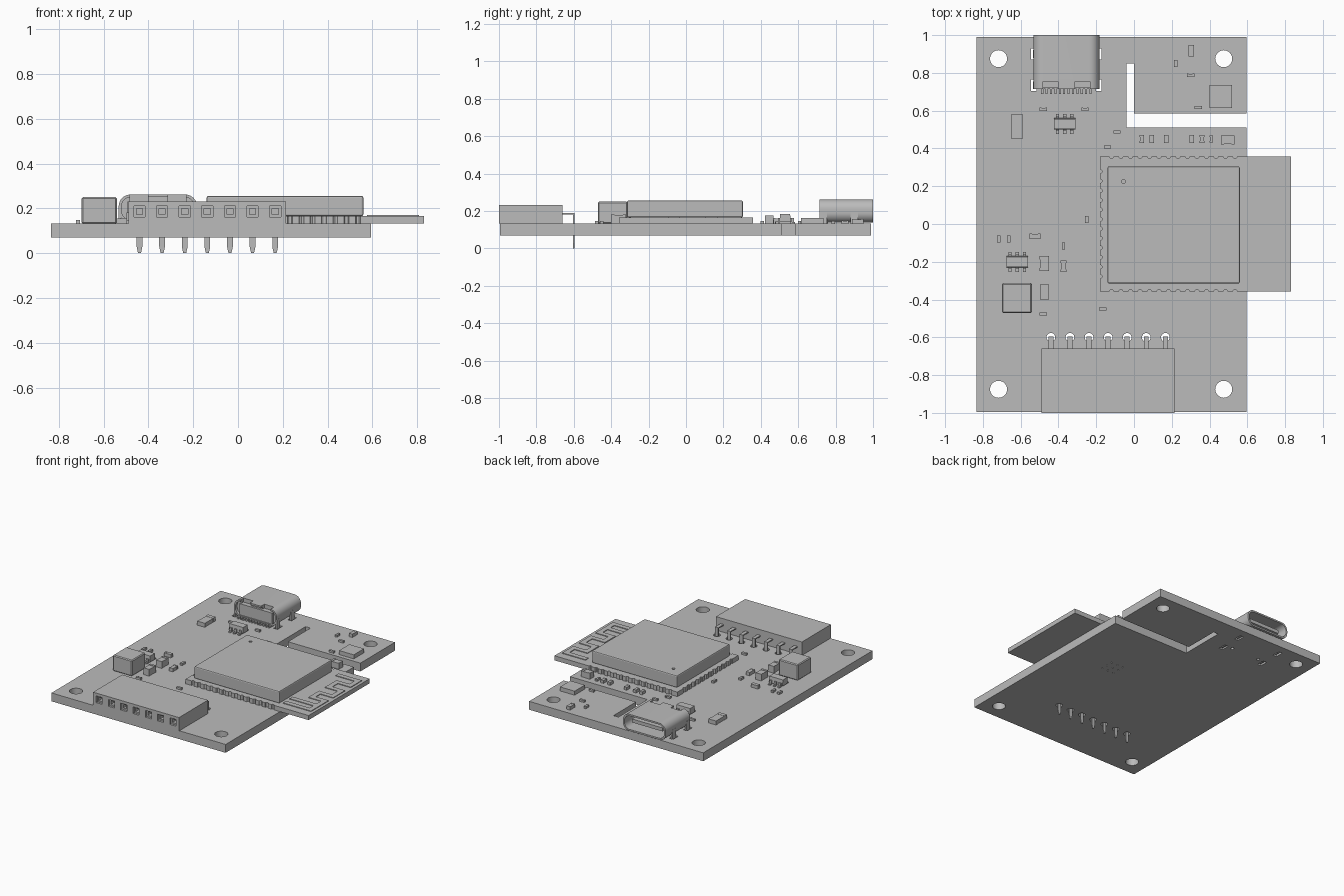
import bpy, bmesh, math
from mathutils import Matrix, Vector

cube = bpy.data.objects.get("Cube")
if cube:
    bpy.data.objects.remove(cube, do_unlink=True)

grey = bpy.data.materials.new("plain_grey")
grey.use_nodes = True
COLOUR = (0.5, 0.5, 0.5, 1)
grey.diffuse_color = COLOUR
grey.node_tree.nodes["Principled BSDF"].inputs["Base Color"].default_value = COLOUR

BASE, TOP = 0.07, 0.132      # board underside and upper face


# Helpers
def box(bm, x, y, z, w, d, h):
    """Box centred on x, y, standing on z."""
    m = Matrix.Translation((x, y, z + h / 2)) @ Matrix.Diagonal((w, d, h, 1))
    return bmesh.ops.create_cube(bm, size=1, matrix=m)["verts"]


def rod(bm, x, y, z, r, h, sides=24):
    bmesh.ops.create_cone(bm, cap_ends=True, segments=sides, radius1=r, radius2=r,
                          depth=h, matrix=Matrix.Translation((x, y, z + h / 2)))


def prism(bm, points, direction):
    face = bm.faces.new([bm.verts.new(p) for p in points])
    new = bmesh.ops.extrude_face_region(bm, geom=[face])["geom"]
    bmesh.ops.translate(bm, vec=direction,
                        verts=[v for v in new if isinstance(v, bmesh.types.BMVert)])


def finish(bm, name, smooth=False):
    bmesh.ops.recalc_face_normals(bm, faces=bm.faces)
    mesh = bpy.data.meshes.new(name)
    bm.to_mesh(mesh)
    bm.free()
    mesh.materials.append(grey)
    ob = bpy.data.objects.new(name, mesh)
    bpy.context.collection.objects.link(ob)
    if smooth:
        shade(ob)
    return ob


def select(ob):
    bpy.ops.object.select_all(action='DESELECT')
    ob.select_set(True)
    bpy.context.view_layer.objects.active = ob


def shade(ob):
    select(ob)
    bpy.ops.object.shade_smooth_by_angle(angle=math.radians(30))


def cut(ob, bm):
    cutter = finish(bm, "cutter")
    cutter.hide_render = True
    mod = ob.modifiers.new("cut", 'BOOLEAN')
    mod.operation, mod.solver, mod.object = 'DIFFERENCE', 'EXACT', cutter
    select(ob)
    bpy.ops.object.modifier_apply(modifier=mod.name)
    bpy.data.objects.remove(cutter, do_unlink=True)


def bevel(ob, width, segments=1):
    mod = ob.modifiers.new("bevel", 'BEVEL')
    mod.width, mod.segments = width, segments


PINS = [-0.137 + 0.101 * i for i in range(-3, 4)]
PIN_Y = -0.6
USB_X = -0.358

# Circuit board with its L-shaped slot
bm = bmesh.new()
L, R, B, F = -0.835, 0.595, 0.99, -0.995
outline = [(L, F), (R, F), (R, 0.51), (-0.04, 0.51), (-0.04, 0.85), (0, 0.85),
           (0, 0.585), (R, 0.585), (R, B), (L, B)]
prism(bm, [(x, y, BASE) for x, y in outline], (0, 0, TOP - BASE))
board = finish(bm, "circuit_board")
bm = bmesh.new()
for x in (-0.717, 0.475):
    for y in (-0.875, 0.875):
        rod(bm, x, y, 0, 0.045, 0.3, 32)
for x in PINS:
    rod(bm, x, PIN_Y, 0, 0.023, 0.3)
for side in (-1, 1):
    for y in (0.735, 0.9):
        box(bm, USB_X + side * 0.172, y, 0, 0.03, 0.06, 0.3)
    rod(bm, USB_X + side * 0.115, 0.76, 0, 0.012, 0.3, 12)
for i in range(-1, 2):
    for j in range(-1, 2):
        rod(bm, 0.217 + i * 0.05, 0.03 + j * 0.05, 0, 0.006, 0.3, 8)
cut(board, bm)
shade(board)

# Radio module base with scalloped edges
bm = bmesh.new()
box(bm, 0.325, 0, TOP, 1.01, 0.715, 0.034)
module = finish(bm, "radio_module_base")
bm = bmesh.new()
for i in range(14):
    for y in (-0.3575, 0.3575):
        rod(bm, -0.12 + 0.0504 * i, y, 0.1, 0.011, 0.1, 12)
for i in range(12):
    rod(bm, -0.18, 0.0504 * (i - 5.5), 0.1, 0.011, 0.1, 12)
cut(module, bm)
shade(module)

# Metal shield with a round dimple
bm = bmesh.new()
box(bm, 0.21, -0.005, 0.166, 0.7, 0.62, 0.09)
shield = finish(bm, "radio_shield")
bevel(shield, 0.008, 2)
select(shield)
bpy.ops.object.modifier_apply(modifier="bevel")
bm = bmesh.new()
rod(bm, -0.055, 0.225, 0.246, 0.011, 0.05, 16)
cut(shield, bm)

# Meandering antenna track
bm = bmesh.new()
near, far, half = 0.685, 0.79, 0.018
track = [(0.635, 0.28), (far, 0.28), (far, 0.185), (near, 0.185), (near, 0.085),
         (far, 0.085), (far, -0.02), (near, -0.02), (near, -0.11), (far, -0.11),
         (far, -0.28), (R, -0.28)]
for (ax, ay), (bx, by) in list(zip(track, track[1:])) + [((R, -0.2), (far, -0.2))]:
    box(bm, (ax + bx) / 2, (ay + by) / 2, 0.166,
        abs(ax - bx) + 2 * half, abs(ay - by) + 2 * half, 0.005)
finish(bm, "antenna_track")

# Front socket strip
bm = bmesh.new()
box(bm, -0.137, -0.83, TOP, 0.705, 0.34, 0.1)
socket = finish(bm, "socket_strip")
for size, depth in ((0.05, 0.015), (0.028, 0.15)):
    bm = bmesh.new()
    for x in PINS:
        box(bm, x, -1, 0.186 - size / 2, size, 2 * depth, size)
    cut(socket, bm)

# Bent socket pins with tapered tips
bm = bmesh.new()
for x in PINS:
    box(bm, x, -0.633, 0.182, 0.026, 0.074, 0.008)
    box(bm, x, PIN_Y, 0.03, 0.026, 0.008, 0.16)
    for v in box(bm, x, PIN_Y, 0, 0.026, 0.008, 0.03):
        if v.co.z < 0.01:
            v.co.x = x + (v.co.x - x) * 0.5
finish(bm, "socket_pins")


# Rear port: rounded shell, open at the back
def capsule(w, h, y, steps=10):
    pts, r = [], h / 2 * 0.85
    for q, (sx, sz) in enumerate(((1, 1), (-1, 1), (-1, -1), (1, -1))):
        for i in range(steps + 1):
            a = math.pi / 2 * (q + i / steps)
            pts.append((USB_X + sx * (w / 2 - r) + r * math.cos(a), y,
                        0.2 + sz * (h / 2 - r) + r * math.sin(a)))
    return pts


bm = bmesh.new()
prism(bm, capsule(0.35, 0.124, 0.715), (0, 0.285, 0))
shell = finish(bm, "port_shell")
bm = bmesh.new()
prism(bm, capsule(0.326, 0.1, 0.76), (0, 0.3, 0))
prism(bm, capsule(0.326, 0.1, 0.69), (0, 0.045, 0))
cut(shell, bm)
bm = bmesh.new()
for side in (-1, 1):
    box(bm, USB_X + side * 0.085, 0.715, 0.22, 0.08, 0.08, 0.1)
cut(shell, bm)
shade(shell)

bm = bmesh.new()
box(bm, USB_X, 0.86, 0.187, 0.25, 0.21, 0.026)
finish(bm, "port_tongue")
bm = bmesh.new()
box(bm, USB_X, 0.74, TOP, 0.27, 0.04, 0.1)
finish(bm, "port_housing")

bm = bmesh.new()
for side in (-1, 1):
    for y in (0.735, 0.9):
        box(bm, USB_X + side * 0.17, y, BASE + 0.005, 0.012, 0.04, 0.12)
for i in range(12):
    box(bm, USB_X + 0.0232 * (i - 5.5), 0.707, TOP, 0.011, 0.035, 0.012)
finish(bm, "port_legs")

# Two-ended chips: package size, then the places where it is used
PACKAGES = {
    "tiny_chip": ((0.038, 0.017, 0.015),
                  [(-0.48, 0.607), (-0.26, 0.607), (-0.09, 0.487), (-0.14, 0.408),
                   (-0.48, -0.477), (-0.165, -0.45), (0.34, 0.617), (0.3, 0.787)]),
    "tiny_upright_chip": ((0.018, 0.037, 0.016),
                          [(-0.25, 0.025), (-0.715, -0.08), (-0.663, -0.08),
                           (-0.373, -0.117), (0.222, 0.85), (0.41, 0.45)]),
    "small_upright_chip": ((0.024, 0.04, 0.022),
                           [(0.042, 0.45), (0.093, 0.45), (0.17, 0.45),
                            (0.305, 0.45), (0.36, 0.45)]),
    "small_chip": ((0.058, 0.027, 0.025), [(-0.525, -0.065)]),
    "status_light": ((0.03, 0.06, 0.025), [(0.303, 0.918), (-0.373, -0.223)]),
    "large_capacitor": ((0.072, 0.047, 0.045), [(0.497, 0.445)]),
    "upright_capacitor": ((0.048, 0.08, 0.05), [(-0.475, -0.21), (-0.473, -0.36)]),
    "diode": ((0.063, 0.127, 0.03), [(-0.62, 0.515)]),
}
for name, ((w, d, h), places) in PACKAGES.items():
    bm = bmesh.new()
    for x, y in places:
        box(bm, x, y, TOP, w * 0.95, d * 0.95, h * 0.95)
        for side in (-1, 1):
            if w > d:
                box(bm, x + side * w * 0.39, y, TOP, w * 0.22, d, h)
            else:
                box(bm, x, y + side * d * 0.39, TOP, w, d * 0.22, h)
    finish(bm, name + "s")

# Six-legged regulators
for n, (x, y) in enumerate([(-0.367, 0.53), (-0.618, -0.2)]):
    bm = bmesh.new()
    for v in box(bm, x, y, 0.14, 0.112, 0.062, 0.045):
        if v.co.z > 0.18:
            v.co.y = y + (v.co.y - y) * 0.85
    for i in (-1, 0, 1):
        for side in (-1, 1):
            box(bm, x + i * 0.038, y + side * 0.043, TOP, 0.017, 0.02, 0.008)
            box(bm, x + i * 0.038, y + side * 0.034, TOP, 0.017, 0.008, 0.03)
    finish(bm, "regulator_" + "ab"[n])

# Block inductor and square sensor
bm = bmesh.new()
box(bm, -0.62, -0.392, TOP, 0.158, 0.158, 0.118)
bevel(finish(bm, "inductor"), 0.006)
bm = bmesh.new()
box(bm, 0.46, 0.675, TOP, 0.12, 0.12, 0.03)
finish(bm, "square_sensor")
